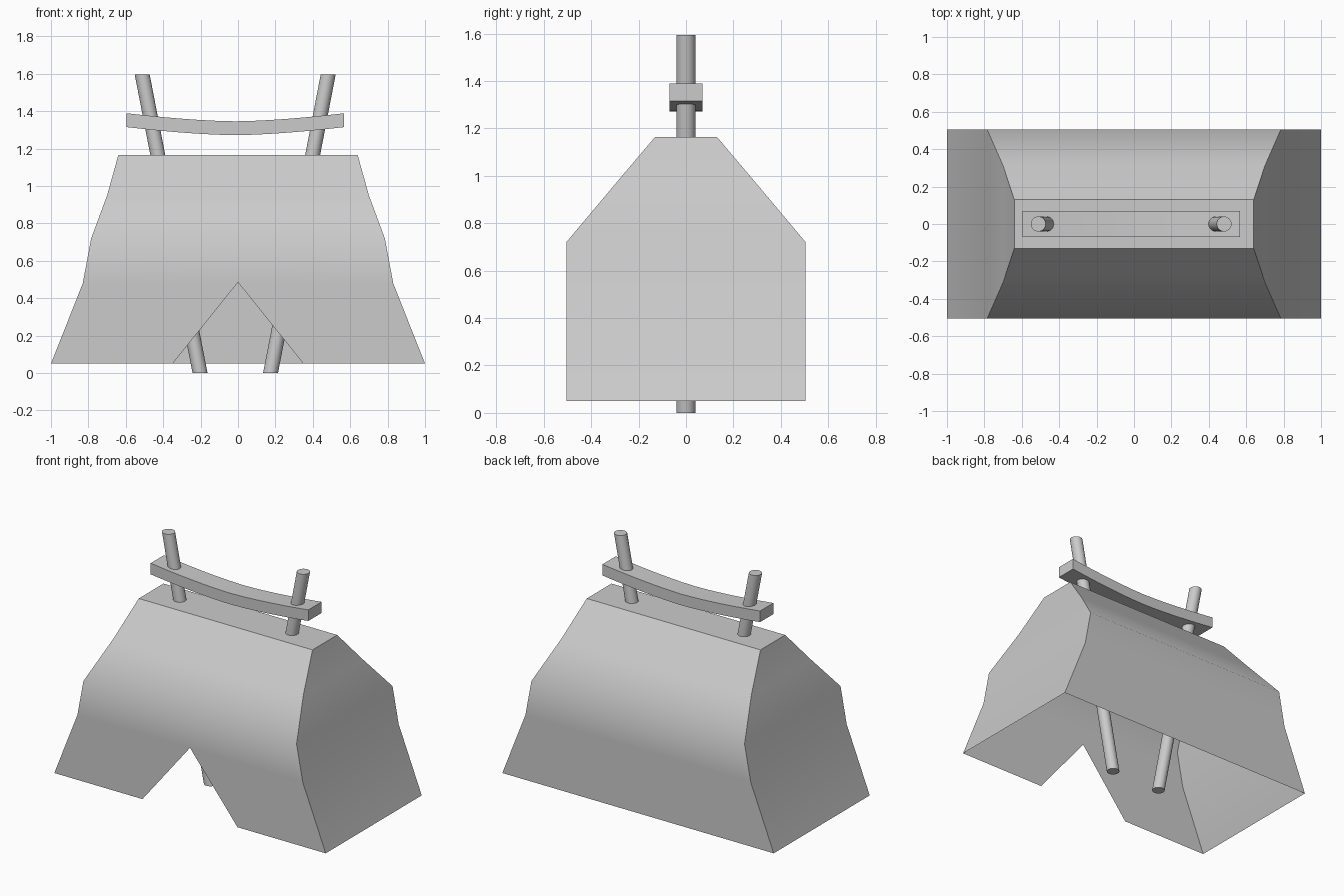
import bpy, bmesh, math

if "Cube" in bpy.data.objects:
    bpy.data.objects.remove(bpy.data.objects["Cube"])


def make_object(name, bm, angle):
    bmesh.ops.recalc_face_normals(bm, faces=bm.faces)
    mesh = bpy.data.meshes.new(name)
    bm.to_mesh(mesh)
    bm.free()
    ob = bpy.data.objects.new(name, mesh)
    bpy.context.collection.objects.link(ob)
    bpy.ops.object.select_all(action='DESELECT')
    ob.select_set(True)
    bpy.context.view_layer.objects.active = ob
    bpy.ops.object.shade_smooth_by_angle(angle=math.radians(angle))
    return ob


# Tent cloth: rectangular rings (z, half width, half depth), open underneath
levels = [(0.05, 1.0, 0.505), (0.48, 0.83, 0.505), (0.72, 0.785, 0.505),
          (0.95, 0.70, 0.312), (1.165, 0.64, 0.13)]
bm = bmesh.new()
rings = [[bm.verts.new((sx * hx, sy * hy, z))
          for sx, sy in ((-1, -1), (1, -1), (1, 1), (-1, 1))]
         for z, hx, hy in levels]
# Doorway corners in the front wall
apex = bm.verts.new((0, -0.505, 0.485))
foot = [bm.verts.new((x, -0.505, 0.05)) for x in (-0.35, 0.35)]
for i, (lo, hi) in enumerate(zip(rings, rings[1:])):
    for k in range(4):
        n = (k + 1) % 4
        if k == 0 and i == 0:
            bm.faces.new((lo[0], foot[0], apex, hi[0]))
            bm.faces.new((foot[1], lo[1], hi[1], apex))
        elif k == 0 and i == 1:
            bm.faces.new((lo[0], apex, lo[1], hi[1], hi[0]))
        else:
            bm.faces.new((lo[k], lo[n], hi[n], hi[k]))
bm.faces.new(rings[-1])
make_object("tent_cloth", bm, 45)


# Leaning poles with level ends
def pole(name, x0, x1, height=1.595, radius=0.04, sides=24):
    bm = bmesh.new()
    bmesh.ops.create_cone(bm, cap_ends=True, segments=sides, radius1=radius,
                          radius2=radius, depth=height)
    for v in bm.verts:
        v.co.x += x0 if v.co.z < 0 else x1
        v.co.z += height / 2
    make_object(name, bm, 40)


pole("left_pole", -0.203, -0.512)
pole("right_pole", 0.174, 0.482)

# Sagging crossbar
bm = bmesh.new()
steps, xa, xb = 12, -0.595, 0.567
prev = None
for i in range(steps + 1):
    t = 2 * i / steps - 1
    x = xa + (xb - xa) * i / steps
    z = 1.272 + 0.043 * abs(t) ** 1.6
    ring = [bm.verts.new((x, y, z + dz))
            for y, dz in ((-0.07, 0), (0.07, 0), (0.07, 0.074), (-0.07, 0.074))]
    if prev:
        for k in range(4):
            n = (k + 1) % 4
            bm.faces.new((prev[k], prev[n], ring[n], ring[k]))
    if i in (0, steps):
        bm.faces.new(ring)
    prev = ring
make_object("crossbar", bm, 40)
